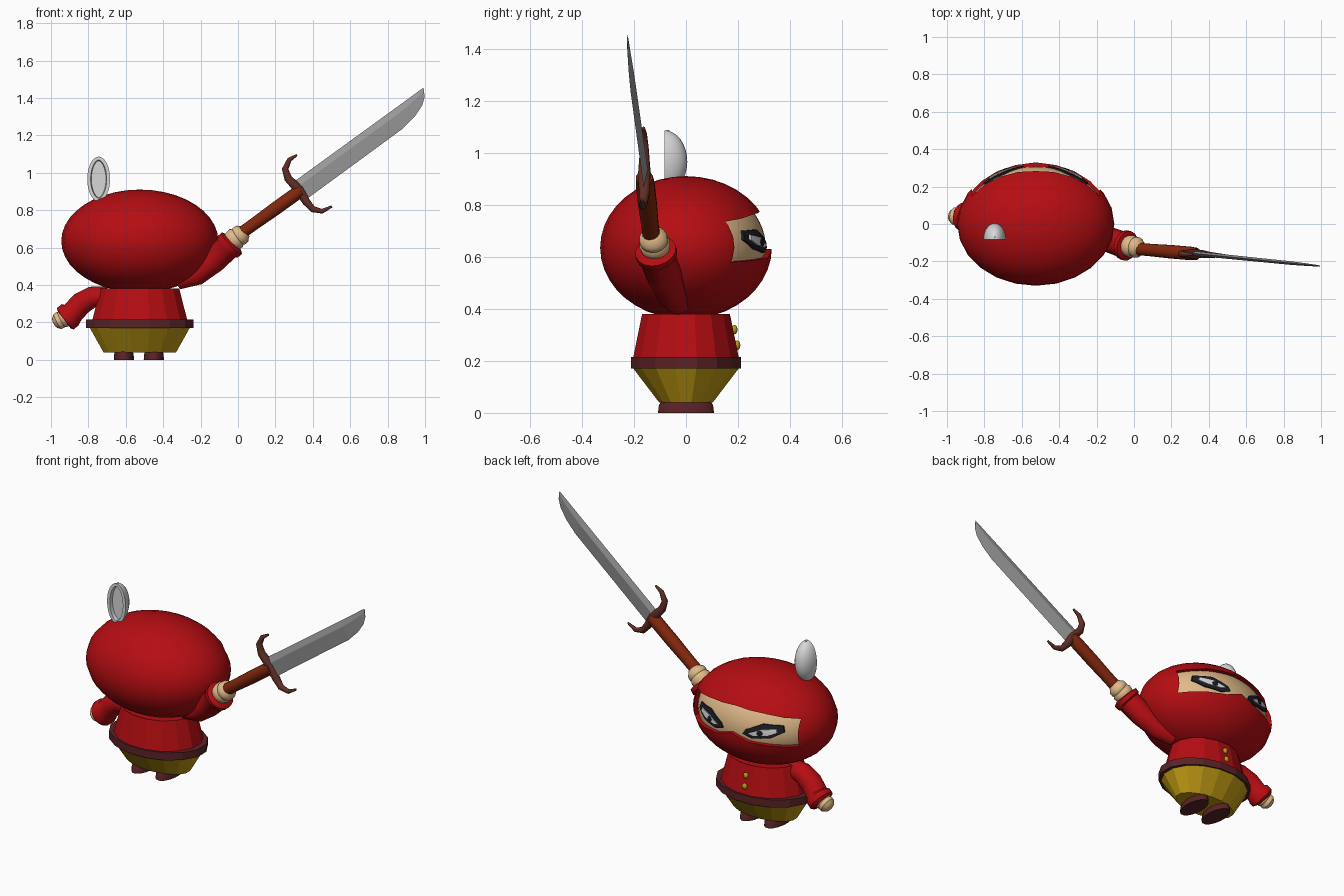
import bpy, bmesh, math
from mathutils import Vector

if "Cube" in bpy.data.objects:
    bpy.data.objects.remove(bpy.data.objects["Cube"])


def material(name, *rgb):
    m = bpy.data.materials.new(name)
    m.use_nodes = True
    m.diffuse_color = (*rgb, 1)
    m.node_tree.nodes["Principled BSDF"].inputs["Base Color"].default_value = (*rgb, 1)
    return m


RED = material("red cloth", 0.46, 0.004, 0.006)
GOLD = material("gold cloth", 0.52, 0.32, 0.006)
BROWN = material("dark brown leather", 0.1, 0.016, 0.019)
SKIN = material("peach skin", 0.75, 0.49, 0.25)
WOOD = material("red brown wood", 0.22, 0.02, 0.004)
BRONZE = material("brown guard", 0.12, 0.028, 0.02)
STEEL = material("grey steel", 0.33, 0.33, 0.33)
WHITE = material("pale grey", 0.68, 0.68, 0.68)
DARK = material("near black", 0.012, 0.012, 0.02)

CX = -0.525                                  # body axis
HEAD = Vector((CX, 0, 0.635))
RADII = Vector((0.42, 0.33, 0.275))


def finish(name, bm, mat, smooth=True, angle=40):
    bmesh.ops.recalc_face_normals(bm, faces=bm.faces)
    mesh = bpy.data.meshes.new(name)
    bm.to_mesh(mesh)
    bm.free()
    ob = bpy.data.objects.new(name, mesh)
    bpy.context.collection.objects.link(ob)
    mesh.materials.append(mat)
    if smooth:
        shade(ob, angle)
    return ob


def activate(ob):
    bpy.ops.object.select_all(action='DESELECT')
    ob.select_set(True)
    bpy.context.view_layer.objects.active = ob


def shade(ob, angle=40):
    activate(ob)
    bpy.ops.object.shade_smooth_by_angle(angle=math.radians(angle))


def apply_modifiers(ob):
    activate(ob)
    for mod in list(ob.modifiers):
        bpy.ops.object.modifier_apply(modifier=mod.name)


def tube(name, path, mat, sides=16, squash=(1, 1), smooth=True):
    """Rings of (x, y, z, radius) joined along a path and capped."""
    bm = bmesh.new()
    pts = [Vector(p[:3]) for p in path]
    rings = []
    for i, p in enumerate(pts):
        t = (pts[min(i + 1, len(pts) - 1)] - pts[max(i - 1, 0)]).normalized()
        u = Vector((0, 1, 0)).cross(t).normalized()
        v = t.cross(u)
        ring = []
        for k in range(sides):
            a = math.tau * (k + 0.5) / sides
            ring.append(bm.verts.new(p + path[i][3] * (
                u * math.cos(a) * squash[0] + v * math.sin(a) * squash[1])))
        rings.append(ring)
    for a, b in zip(rings, rings[1:]):
        for k in range(sides):
            n = (k + 1) % sides
            bm.faces.new((a[k], a[n], b[n], b[k]))
    bm.faces.new(rings[0])
    bm.faces.new(rings[-1])
    return finish(name, bm, mat, smooth)


def lathe_along(name, start, end, profile, mat, **kw):
    """Profile of (fraction, radius) between two points."""
    s, e = Vector(start), Vector(end)
    return tube(name, [(*s.lerp(e, f), r) for f, r in profile], mat, **kw)


def ellipsoid(name, centre, radii, mat, segs=24, rings=20):
    bm = bmesh.new()
    bmesh.ops.create_uvsphere(bm, u_segments=segs, v_segments=rings, radius=1)
    bmesh.ops.scale(bm, vec=radii, verts=bm.verts)
    bmesh.ops.translate(bm, vec=centre, verts=bm.verts)
    return finish(name, bm, mat, angle=60)


def on_head(dx, z, s):
    """Point on the face side of the head scaled by s."""
    dz = z - HEAD.z
    k = 1 - (dx / RADII.x / s) ** 2 - (dz / RADII.z / s) ** 2
    return Vector((CX + dx, RADII.y * s * math.sqrt(max(k, 0)), z))


def head_plate(name, outline, side, s, mat):
    """Thin plate that follows the face."""
    dense = []
    for a, b in zip(outline, outline[1:] + outline[:1]):
        dense += [Vector(a), (Vector(a) + Vector(b)) / 2]
    mid = sum(dense, Vector((0, 0))) / len(dense)
    bm = bmesh.new()
    rings = [[bm.verts.new(on_head(side * q.x, q.y, s))
              for q in (mid.lerp(p, f) for p in dense)] for f in (1, 0.66, 0.33)]
    n = len(dense)
    for a, b in zip(rings, rings[1:]):
        for k in range(n):
            bm.faces.new((a[k], a[(k + 1) % n], b[(k + 1) % n], b[k]))
    bm.faces.new(rings[-1])
    walls = bmesh.ops.extrude_edge_only(bm, edges=[e for e in bm.edges if e.is_boundary])
    rim = [v for v in walls["geom"] if isinstance(v, bmesh.types.BMVert)]
    bmesh.ops.translate(bm, vec=(0, -0.009, 0), verts=rim)
    ob = finish(name, bm, mat, smooth=False)
    return ob


# Hood: hollow shell with a visor slit, over an inner face
hood = ellipsoid("hood", HEAD, RADII, RED)
slit = [(0.34, 0.735), (0.18, 0.762), (0, 0.775), (-0.18, 0.762), (-0.34, 0.735),
        (-0.345, 0.58), (-0.1, 0.597), (0, 0.63), (0.1, 0.597), (0.345, 0.58)]
bm = bmesh.new()
face = bm.faces.new([bm.verts.new((CX + x, 0.02, z)) for x, z in slit])
ext = bmesh.ops.extrude_face_region(bm, geom=[face])
bmesh.ops.translate(bm, vec=(0, 0.6, 0),
                    verts=[v for v in ext["geom"] if isinstance(v, bmesh.types.BMVert)])
cutter = finish("visor_cutter", bm, RED, smooth=False)
cutter.hide_render = True
shell = hood.modifiers.new("shell", 'SOLIDIFY')
shell.thickness, shell.offset = 0.035, -1
cut = hood.modifiers.new("visor", 'BOOLEAN')
cut.object, cut.operation, cut.solver = cutter, 'DIFFERENCE', 'EXACT'
apply_modifiers(hood)
bpy.data.objects.remove(cutter)
shade(hood)
ellipsoid("face", HEAD, RADII * 0.93, SKIN, 48, 32)

# Slanted eyes
eye = [(0.27, 0.7), (0.28, 0.665), (0.22, 0.63), (0.12, 0.615),
       (0.065, 0.635), (0.08, 0.66), (0.17, 0.705)]
white = [(0.245, 0.685), (0.25, 0.665), (0.205, 0.645), (0.13, 0.635), (0.1, 0.645), (0.17, 0.675)]
pupil = [(0.165 + 0.016 * math.cos(a), 0.655 + 0.014 * math.sin(a))
         for a in (math.tau * k / 8 for k in range(8))]
for side, label in ((1, "left"), (-1, "right")):
    head_plate(label + "_eye_rim", eye, side, 0.955, DARK)
    head_plate(label + "_eye_white", white, side, 0.97, WHITE)
    head_plate(label + "_pupil", pupil, side, 0.982, DARK)

# Single ear: half ellipsoid, flat side hollowed
bm = bmesh.new()
bmesh.ops.create_uvsphere(bm, u_segments=24, v_segments=16, radius=1)
bmesh.ops.scale(bm, vec=(0.061, 0.088, 0.12), verts=bm.verts)
half = bmesh.ops.bisect_plane(bm, geom=bm.verts[:] + bm.edges[:] + bm.faces[:],
                              plane_co=(0, 0, 0), plane_no=(0, -1, 0), clear_outer=True)
cap = bmesh.ops.contextual_create(bm, geom=[e for e in bm.edges if e.is_boundary])["faces"]
bmesh.ops.inset_region(bm, faces=cap, thickness=0.018)
bmesh.ops.inset_region(bm, faces=cap, thickness=0.004, depth=-0.02)
bmesh.ops.translate(bm, vec=(-0.745, -0.083, 0.966), verts=bm.verts)
finish("ear", bm, WHITE)

# Torso, belt and trousers, faceted
tube("torso", [(CX, 0, 0.36, 0.21), (CX, 0, 0.38, 0.215), (CX, 0, 0.2, 0.262)], RED,
     squash=(1, 0.8), smooth=False)
tube("belt", [(CX, 0, 0.17, 0.292), (CX, 0, 0.215, 0.292)], BROWN,
     squash=(1, 0.735), smooth=False)
bm = bmesh.new()
levels = []
for z, rx, ry in ((0.04, 0.198, 0.105), (0.175, 0.275, 0.21)):
    levels.append([bm.verts.new((CX + rx * math.cos(a), ry * math.sin(a), z))
                   for a in (math.tau * (k + 0.5) / 16 for k in range(16))])
for k in range(16):
    n = (k + 1) % 16
    bm.faces.new((levels[0][k], levels[0][n], levels[1][n], levels[1][k]))
for ring in levels:
    bm.faces.new(ring)
finish("trousers", bm, GOLD, smooth=False)

# Feet and jacket buttons
for side, label in ((1, "left"), (-1, "right")):
    x = CX - 0.005 + side * 0.08
    tube(label + "_foot", [(x, 0, 0, 0.055), (x, 0, 0.03, 0.053), (x, 0, 0.05, 0.046)],
         BROWN, squash=(1, 2))
for z, y, label in ((0.32, 0.186, "upper"), (0.26, 0.197, "lower")):
    ellipsoid(label + "_button", (CX, y, z), (0.016, 0.012, 0.018), GOLD, 10, 8)

# Arms with flared cuffs
tube("right_arm", [(-0.7, 0, 0.34, 0.055), (-0.78, 0.01, 0.335, 0.058), (-0.84, 0.02, 0.3, 0.062),
                   (-0.885, 0.03, 0.25, 0.062), (-0.9, 0.035, 0.238, 0.074),
                   (-0.922, 0.04, 0.221, 0.074), (-0.93, 0.04, 0.215, 0.06)], RED)
tube("left_arm", [(-0.32, -0.03, 0.42, 0.045), (-0.22, -0.055, 0.455, 0.058),
                  (-0.13, -0.085, 0.53, 0.068), (-0.06, -0.11, 0.598, 0.07),
                  (-0.052, -0.112, 0.606, 0.08), (-0.034, -0.117, 0.623, 0.08),
                  (-0.028, -0.118, 0.629, 0.062)], RED)

# Ridged fists
fist = [(0, 0.05), (0.2, 0.058), (0.38, 0.06), (0.5, 0.052), (0.56, 0.056),
        (0.75, 0.054), (0.84, 0.044), (0.94, 0.036), (1, 0.02)]
lathe_along("right_fist", (-0.905, 0.035, 0.235), (-0.985, 0.045, 0.195),
            [(f, r * 0.85) for f, r in fist], SKIN)
lathe_along("left_fist", (-0.045, -0.115, 0.625), (0.045, -0.13, 0.69), fist, SKIN)

# Sword: grip, curled guard and blade
lathe_along("sword_grip", (-0.02, -0.13, 0.65), (0.335, -0.16, 0.905),
            [(0, 0.034), (0.3, 0.034), (0.6, 0.037), (0.9, 0.037), (1, 0.033)], WOOD, sides=12)
tube("sword_guard", [(0.315, -0.163, 1.095, 0.006), (0.275, -0.162, 1.07, 0.013),
                     (0.252, -0.16, 1.02, 0.018), (0.268, -0.16, 0.97, 0.022),
                     (0.325, -0.16, 0.91, 0.027), (0.365, -0.16, 0.845, 0.022),
                     (0.4, -0.165, 0.805, 0.018), (0.45, -0.168, 0.794, 0.013),
                     (0.502, -0.17, 0.82, 0.006)], BRONZE, sides=12, squash=(1, 0.95))

sections = [((0.31, 0.96), (0.375, 0.865)), ((0.82, 1.33), (0.88, 1.235)),
            ((0.9, 1.388), (0.945, 1.3)), ((0.96, 1.432), (0.985, 1.36)),
            ((0.992, 1.455), (0.998, 1.405))]
bm = bmesh.new()
rows = []
for i, (spine, edge) in enumerate(sections):
    spine, edge = Vector(spine), Vector(edge)
    row = []
    for f, off in ((0, 0), (0.3, -1), (1, 0), (0.3, 1)):
        p = spine.lerp(edge, f)
        y = -0.16 - 0.1 * (p.x - 0.35) + off * (0.012 - 0.0024 * i)
        row.append(bm.verts.new((p.x, y, p.y)))
    rows.append(row)
for a, b in zip(rows, rows[1:]):
    for k in range(4):
        n = (k + 1) % 4
        bm.faces.new((a[k], a[n], b[n], b[k]))
bm.faces.new(rows[0])
bm.faces.new(rows[-1])
finish("sword_blade", bm, STEEL, smooth=False)
